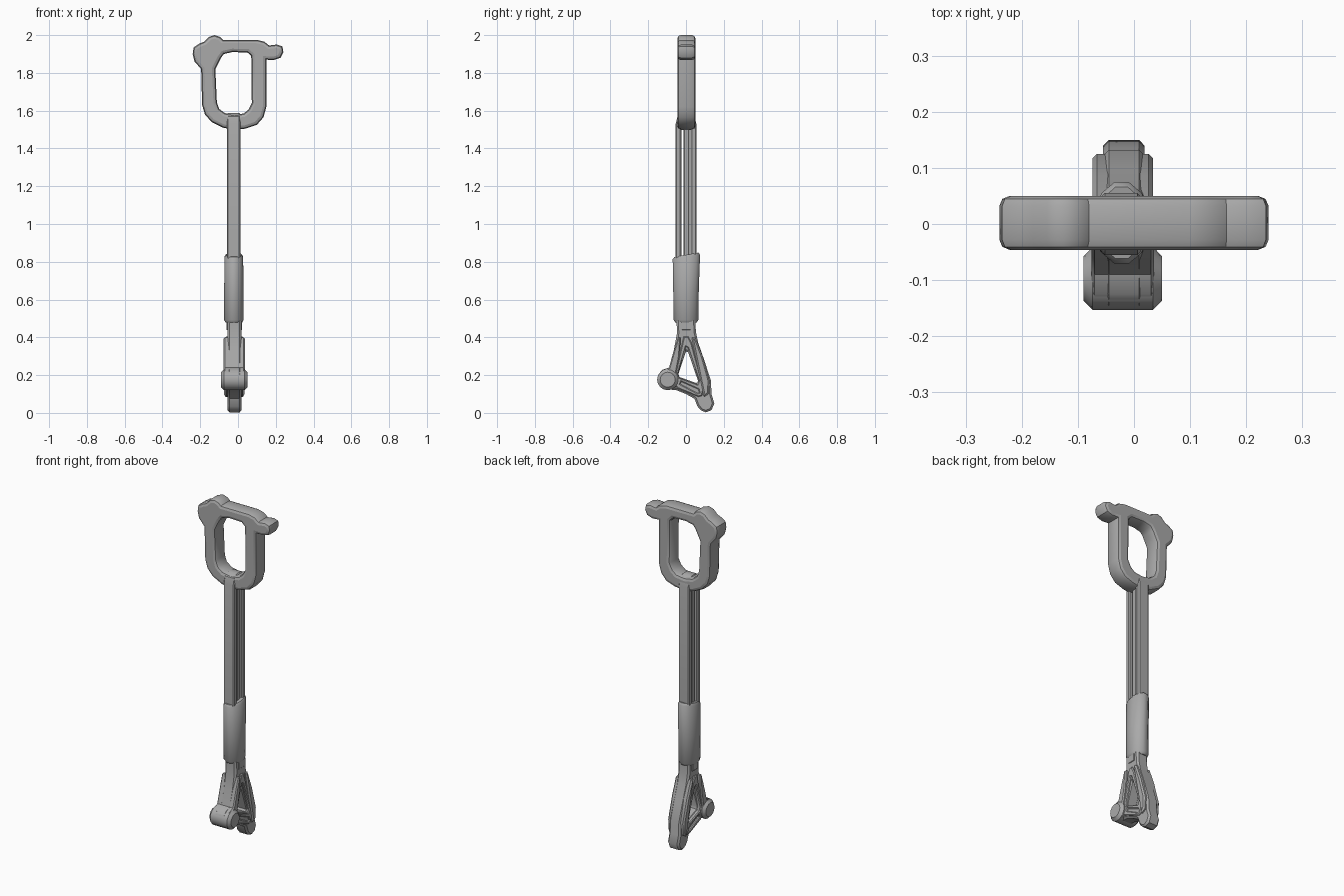
import bpy, bmesh
from math import pi, sin, cos, radians
from mathutils import Vector

cube = bpy.data.objects.get("Cube")
if cube:
    bpy.data.objects.remove(cube, do_unlink=True)

grey = bpy.data.materials.new("plain grey")
grey.use_nodes = True
grey.diffuse_color = (0.4, 0.4, 0.4, 1)
grey.node_tree.nodes["Principled BSDF"].inputs["Base Color"].default_value = (0.4, 0.4, 0.4, 1)

MID = -0.02          # x of the strap and lower frame
FRONT = (pi / 2, 0, 0)
SIDE = (pi / 2, 0, pi / 2)


def finish(ob, angle=40):
    bpy.ops.object.select_all(action='DESELECT')
    ob.select_set(True)
    bpy.context.view_layer.objects.active = ob
    if ob.type == 'CURVE':
        bpy.ops.object.convert(target='MESH')
        ob = bpy.context.view_layer.objects.active
    ob.data.materials.clear()
    ob.data.materials.append(grey)
    bpy.ops.object.shade_smooth_by_angle(angle=radians(angle))
    return ob


def plate(name, loops, half, bevel, rot, loc, res=0):
    """Thick plate with chamfered rims; loops after the first are holes."""
    cu = bpy.data.curves.new(name, 'CURVE')
    cu.dimensions = '2D'
    cu.fill_mode = 'BOTH'
    cu.extrude, cu.bevel_depth, cu.offset = half - bevel, bevel, -bevel
    cu.bevel_resolution = res
    for pts in loops:
        sp = cu.splines.new('POLY')
        sp.points.add(len(pts) - 1)
        for p, (a, b) in zip(sp.points, pts):
            p.co = (a, b, 0, 1)
        sp.use_cyclic_u = True
    ob = bpy.data.objects.new(name, cu)
    bpy.context.collection.objects.link(ob)
    ob.rotation_euler, ob.location = rot, loc
    return finish(ob)


def loft(name, rings, angle=40):
    """Skin a stack of equal-length rings and cap both ends."""
    bm = bmesh.new()
    vs = [[bm.verts.new(p) for p in r] for r in rings]
    n = len(vs[0])
    for a, b in zip(vs, vs[1:]):
        for i in range(n):
            bm.faces.new((a[i], a[(i + 1) % n], b[(i + 1) % n], b[i]))
    bm.faces.new(vs[0])
    bm.faces.new(vs[-1])
    bmesh.ops.recalc_face_normals(bm, faces=bm.faces)
    me = bpy.data.meshes.new(name)
    bm.to_mesh(me)
    bm.free()
    ob = bpy.data.objects.new(name, me)
    bpy.context.collection.objects.link(ob)
    return finish(ob, angle)


def oval(cx, cy, z, rx, ry, n=12, tilt=0.0):
    pts = []
    for i in range(n):
        a = 2 * pi * (i + 0.5) / n
        pts.append((cx + rx * cos(a), cy + ry * sin(a), z + tilt * sin(a)))
    return pts


# Upper ring with a hinge lobe and a nose
ring_outer = [(-.24, 1.9), (-.235, 1.935), (-.205, 1.955), (-.18, 1.965), (-.155, 1.99),
              (-.125, 2.0), (-.095, 1.99), (-.08, 1.975), (.1, 1.975), (.14, 1.965),
              (.165, 1.945), (.205, 1.95), (.235, 1.94), (.24, 1.91), (.225, 1.88),
              (.19, 1.868), (.15, 1.87), (.15, 1.62), (.135, 1.565), (.1, 1.525),
              (.04, 1.505), (-.02, 1.498), (-.08, 1.51), (-.14, 1.54), (-.175, 1.58),
              (-.19, 1.63), (-.195, 1.82), (-.23, 1.86)]
ring_hole = [(-.09, 1.88), (-.075, 1.9), (-.03, 1.91), (.05, 1.908), (.07, 1.89), (.073, 1.64),
             (.055, 1.605), (.03, 1.585), (-.02, 1.578), (-.07, 1.587), (-.1, 1.61),
             (-.112, 1.645), (-.12, 1.82), (-.105, 1.85)]
plate("upper_ring", [ring_outer, ring_hole], 0.048, 0.018, FRONT, (0, 0.002, 0), 1)

# Webbing loop passing over the bottom bar of the ring
strap = [(-.055, .8), (-.055, 1.53), (-.045, 1.57), (-.02, 1.588), (.02, 1.588),
         (.045, 1.57), (.055, 1.53), (.055, .8), (.025, .8), (.025, 1.51),
         (-.025, 1.51), (-.025, .8)]
plate("webbing_loop", [strap], 0.035, 0.006, SIDE, (MID - .003, 0, 0))
core = [(-.012, .8), (-.012, 1.51), (.018, 1.51), (.018, .8)]
plate("webbing_core", [core], 0.026, 0.004, SIDE, (MID - .003, 0, 0))

# Sleeve gripping the lower end of the webbing
loft("sleeve", [oval(MID - .002, 0, .478, .045, .058),
                oval(MID - .002, 0, .492, .054, .068),
                oval(MID - .002, 0, .65, .053, .07),
                oval(MID - .002, .002, .825, .051, .075, tilt=.012),
                oval(MID - .002, .002, .837, .043, .066, tilt=.012)])

# Lower frame, with a triangular opening
frame = [(-.05, .5), (-.048, .42), (-.065, .33), (-.09, .24), (-.125, .228), (-.145, .205),
         (-.15, .175), (-.135, .14), (-.1, .125), (-.05, .12), (0, .1), (.045, .075),
         (.06, .035), (.08, .013), (.105, .003), (.135, .015), (.15, .05), (.135, .1),
         (.132, .17), (.1, .27), (.065, .37), (.052, .43), (.05, .5)]
opening = [(0, .325), (.012, .32), (.064, .168), (.055, .158), (-.035, .19), (-.04, .205)]
plate("lower_frame", [frame, opening], 0.037, 0.01, SIDE, (MID + .002, 0, 0))

# Raised triangular rim, with a slot beneath the opening
rim = [(-.012, .405), (.012, .405), (.03, .37), (.095, .13), (.085, .09), (.065, .085),
       (-.045, .13), (-.06, .15), (-.055, .22)]
slot = [(-.03, .153), (-.025, .165), (.065, .125), (.07, .108), (.06, .105)]
rim_hole = [(0, .35), (.01, .345), (.068, .17), (.06, .152), (-.035, .187), (-.042, .205)]
plate("raised_rim", [rim, rim_hole, slot], 0.047, 0.005, SIDE, (MID, 0, 0))

# Broad front limb widening out to the lobe
limb = [(-.042, .4), (-.028, .4), (-.034, .3), (-.055, .19), (-.05, .14), (-.075, .125),
        (-.12, .128), (-.146, .155), (-.148, .195), (-.125, .226), (-.09, .24), (-.064, .33)]
plate("front_limb", [limb], 0.056, 0.006, SIDE, (MID, 0, 0))

# Back limb shoulder
back = [(.03, .4), (.05, .4), (.088, .3), (.125, .17), (.12, .1), (.095, .085), (.085, .13),
        (.05, .3)]
plate("back_limb", [back], 0.054, 0.008, SIDE, (MID, 0, 0))

# Round hub through the front lobe
hub = [(-.097 + .056 * cos(i * pi / 8), .176 + .056 * sin(i * pi / 8)) for i in range(16)]
plate("pivot_hub", [hub], 0.07, 0.016, SIDE, (MID, 0, 0))

# Small tabs on both sides of the neck
for side, name in ((-1, "right"), (1, "left")):
    tab = [(-.022, .44), (.025, .44), (.025, .488), (-.022, .488)]
    plate(name + "_neck_tab", [tab], 0.006, 0.002, SIDE, (MID + side * .036, 0, 0))
